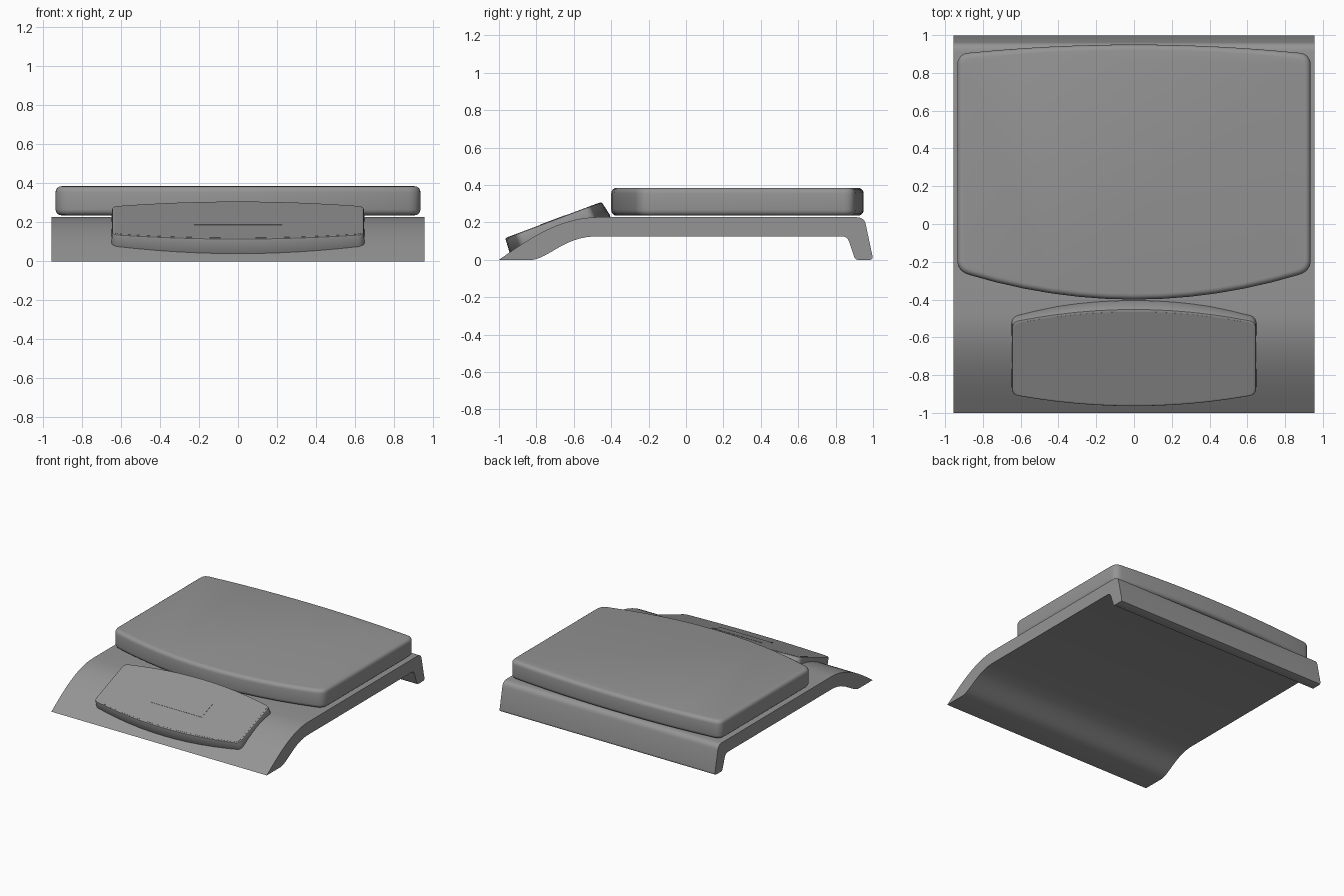
import bpy, bmesh, math
from mathutils import Vector, Matrix

if "Cube" in bpy.data.objects:
    bpy.data.objects.remove(bpy.data.objects["Cube"])

# dark grey plastic shared by all parts
plastic = bpy.data.materials.new("dark_grey_plastic")
plastic.diffuse_color = (0.3, 0.3, 0.3, 1)
plastic.use_nodes = True
plastic.node_tree.nodes["Principled BSDF"].inputs["Base Color"].default_value = plastic.diffuse_color


def bezier(p, n):
    """Points on a Bezier curve of any degree."""
    out = []
    for i in range(n + 1):
        q = [Vector(a) for a in p]
        while len(q) > 1:
            q = [a.lerp(b, i / n) for a, b in zip(q, q[1:])]
        out.append(q[0])
    return out


def loft(name, loops, bevel=0.0, segments=3, matrix=None):
    """Capped solid through matching loops, with optionally rounded cap rims."""
    bm = bmesh.new()
    rings = [[bm.verts.new(p) for p in loop] for loop in loops]
    for a, b in zip(rings, rings[1:]):
        for i in range(len(a)):
            j = (i + 1) % len(a)
            bm.faces.new((a[i], a[j], b[j], b[i]))
    caps = [bm.faces.new(rings[0][::-1]), bm.faces.new(rings[-1])]
    bmesh.ops.recalc_face_normals(bm, faces=bm.faces)
    if bevel:
        bmesh.ops.bevel(bm, geom=[e for f in caps for e in f.edges], offset=bevel,
                        segments=segments, profile=0.5, affect='EDGES')
    mesh = bpy.data.meshes.new(name)
    bm.to_mesh(mesh)
    bm.free()
    mesh.materials.append(plastic)
    ob = bpy.data.objects.new(name, mesh)
    bpy.context.collection.objects.link(ob)
    if matrix:
        ob.matrix_world = matrix
    bpy.ops.object.select_all(action='DESELECT')
    bpy.context.view_layer.objects.active = ob
    ob.select_set(True)
    bpy.ops.object.shade_smooth_by_angle(angle=math.radians(35))
    return ob


def bowed(w, front, front_corner, back, back_corner, r, z):
    """Rounded rectangle outline with bowed front and back edges."""
    def edge(mid, corner):
        return [Vector((x, mid + (corner - mid) * (x / w) ** 2))
                for x in [(w - r) * (i / 6 - 1) for i in range(13)]]
    f, b = edge(front, front_corner), edge(back, back_corner)[::-1]
    fr = bezier([f[-1], (w, front_corner), (w, front_corner + r)], 6)
    br = bezier([(w, back_corner - r), (w, back_corner), b[0]], 6)
    mirror = lambda pts: [Vector((-p.x, p.y)) for p in reversed(pts)]
    pts = f[:-1] + fr + br + b[1:-1] + mirror(br) + mirror(fr)[:-1]
    return [(p.x, p.y, z) for p in pts]


# base: bent sheet profile extruded across the width
profile = (bezier([(-1, 0), (-0.85, 0.105), (-0.68, 0.228), (-0.47, 0.228)], 16)
           + bezier([(0.91, 0.228), (0.955, 0.228), (0.962, 0.185)], 6)
           + bezier([(0.997, 0.02), (1.0, 0.003), (0.985, 0)], 3)
           + bezier([(0.92, 0), (0.905, 0), (0.9, 0.015)], 3)
           + bezier([(0.873, 0.095), (0.863, 0.125), (0.835, 0.125)], 4)
           + bezier([(-0.49, 0.125), (-0.65, 0.12), (-0.735, 0.01), (-0.82, 0)], 12))
loft("base_shell", [[(x, p.x, p.y) for p in profile] for x in (-0.955, 0.955)])

# weighing platform
loft("weighing_platform",
     [bowed(0.935, -0.4, -0.25, 0.95, 0.9, 0.06, z) for z in (0.236, 0.385)],
     bevel=0.03, segments=4)

# tilted control console
tilt = Matrix.Translation((0, -0.71, 0.212)) @ Matrix.Rotation(math.radians(20.6), 4, 'X')
loft("control_console",
     [bowed(0.65, -0.28, -0.21, 0.296, 0.21, 0.035, -0.09),
      bowed(0.645, -0.274, -0.21, 0.276, 0.205, 0.035, 0.0)],
     bevel=0.008, segments=2, matrix=tilt)

# flush face panel and display window
loft("console_face",
     [bowed(0.632, -0.262, -0.203, 0.262, 0.195, 0.03, z) for z in (-0.004, 0.0008)],
     matrix=tilt)
loft("display_window",
     [[(x, y, z) for x, y in ((-0.225, -0.075), (0.225, -0.075), (0.225, 0.07), (-0.225, 0.07))]
      for z in (-0.004, 0.0025)], matrix=tilt)
